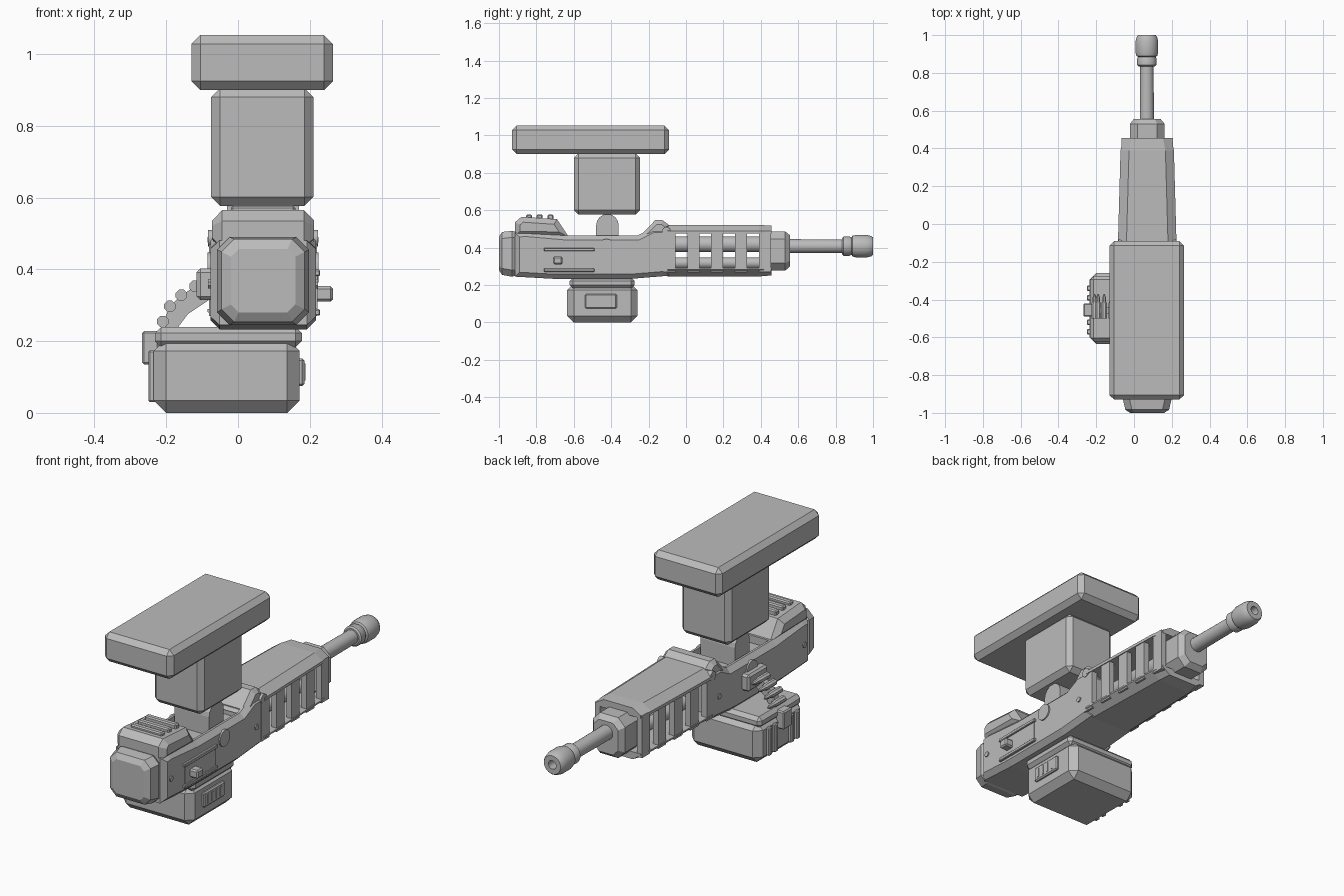
import bpy, bmesh, math

if "Cube" in bpy.data.objects:
    bpy.data.objects.remove(bpy.data.objects["Cube"])

grey = bpy.data.materials.new("plain grey")
grey.diffuse_color = (0.5, 0.5, 0.5, 1)
grey.use_nodes = True
grey.node_tree.nodes["Principled BSDF"].inputs["Base Color"].default_value = grey.diffuse_color
CX = 0.07   # centre line of the gun


def finish(name, bm, smooth=False):
    bmesh.ops.recalc_face_normals(bm, faces=bm.faces)
    me = bpy.data.meshes.new(name)
    bm.to_mesh(me)
    bm.free()
    me.materials.append(grey)
    ob = bpy.data.objects.new(name, me)
    bpy.context.collection.objects.link(ob)
    if smooth:
        bpy.ops.object.select_all(action='DESELECT')
        bpy.context.view_layer.objects.active = ob
        ob.select_set(True)
        bpy.ops.object.shade_smooth_by_angle(angle=math.radians(35))
    return ob


def box(name, x, y, z, bevel=0.0):
    bm = bmesh.new()
    bmesh.ops.create_cube(bm, size=1)
    for v in bm.verts:
        v.co = [r[0] + (c + 0.5) * (r[1] - r[0]) for r, c in zip((x, y, z), v.co)]
    if bevel:
        bmesh.ops.bevel(bm, geom=bm.edges[:], offset=bevel, segments=1, affect='EDGES')
    return finish(name, bm)


def prism(name, profile, x0, x1, bevel=0.0):
    """Side profile (y, z) extruded across x, rim edges chamfered."""
    bm = bmesh.new()
    a, b = ([bm.verts.new((x, y, z)) for y, z in profile] for x in (x0, x1))
    n = len(profile)
    bm.faces.new(a)
    bm.faces.new(b[::-1])
    for i in range(n):
        bm.faces.new((a[i], b[i], b[(i + 1) % n], a[(i + 1) % n]))
    bmesh.ops.recalc_face_normals(bm, faces=bm.faces)
    if bevel:
        rim = [e for e in bm.edges if abs(e.verts[0].co.x - e.verts[1].co.x) < 1e-6]
        bmesh.ops.bevel(bm, geom=rim, offset=bevel, segments=1, affect='EDGES')
    return finish(name, bm)


def loft(name, sections, axis='y', smooth=False):
    """Skin rings of (u, v) points placed along an axis, capped at both ends."""
    bm = bmesh.new()
    rings = [[bm.verts.new((u, t, v) if axis == 'y' else (t, u, v)) for u, v in ring]
             for t, ring in sections]
    n = len(rings[0])
    for a, b in zip(rings, rings[1:]):
        for i in range(n):
            bm.faces.new((a[i], a[(i + 1) % n], b[(i + 1) % n], b[i]))
    bm.faces.new(rings[0])
    bm.faces.new(rings[-1][::-1])
    return finish(name, bm, smooth)


def circ(u, v, r, n=20):
    return [(u + r * math.cos(2 * math.pi * (i + .5) / n),
             v + r * math.sin(2 * math.pi * (i + .5) / n)) for i in range(n)]


def octa(hw, z0, z1, c):
    return [(CX - hw, z0 + c), (CX - hw, z1 - c), (CX - hw + c, z1), (CX + hw - c, z1),
            (CX + hw, z1 - c), (CX + hw, z0 + c), (CX + hw - c, z0), (CX - hw + c, z0)]


def turned(name, x, z, steps, n=20):
    loft(name, [(y, circ(x, z, r, n)) for y, r in steps], smooth=True)


def pin(name, y, z, r, x0, x1, n=16):
    loft(name, [(x0, circ(y, z, r, n)), (x1, circ(y, z, r, n))], axis='x', smooth=True)


# mount: top plate, column, rounded neck
box("mount_plate", (-.13, .265), (-.93, -.09), (.90, 1.053), .025)
box("mount_column", (-.075, .21), (-.6, -.245), (.577, .905), .025)
arc = [(-.42 + .06 * math.cos(t * math.pi / 8), .52 + .06 * math.sin(t * math.pi / 8)) for t in range(9)]
prism("mount_neck", [(-.48, .42), (-.36, .42)] + arc, -.03, .17)
pin("pivot_pin", -.425, .405, .042, -.085, .224, 20)

# receiver body with an open channel around the neck
body = prism("receiver", [(-.915, .245), (-.915, .48), (-.86, .485), (-.63, .465), (-.26, .465),
                          (-.18, .505), (-.09, .505), (-.09, .25), (-.3, .233), (-.7, .233)],
             -.077, .217, .025)
cutter = box("channel_cutter", (-.04, .18), (-.62, -.24), (.425, .7))
cutter.hide_render = True
cutter.hide_viewport = True
cut = body.modifiers.new("channel", 'BOOLEAN')
cut.operation = 'DIFFERENCE'
cut.object = cutter
cut.solver = 'EXACT'

# rear hump with grip bars, and front collar
prism("rear_hump", [(-.915, .46), (-.915, .535), (-.88, .565), (-.69, .552), (-.625, .455)],
      -.072, .212, .028)
for y in (-.84, -.782, -.724):
    box("hump_bar", (-.02, .16), (y - .016, y + .016), (.54, .577), .006)
prism("front_collar", [(-.255, .455), (-.185, .525), (-.165, .547), (-.125, .547), (-.09, .52), (-.09, .455)],
      -.07, .21, .022)
pin("collar_pin", -.105, .487, .024, -.083, .223, 12)

# stock end cap
loft("end_cap", [(-1.0, octa(.09, .28, .457, .022)), (-.983, octa(.116, .254, .484, .035)),
                 (-.93, octa(.128, .245, .49, .035)), (-.915, octa(.118, .25, .485, .03)),
                 (-.89, octa(.118, .25, .485, .03))])

# side screws
for y, z in ((-.86, .36), (-.16, .36)):
    pin("body_screw", y, z, .014, -.083, .223, 8)

# charging handle on the right side
box("handle_panel", (.21, .221), (-.75, -.5), (.28, .39))
for z in (.28, .39):
    box("handle_rail", (.21, .229), (-.76, -.49), (z - .009, z + .009), .003)
box("handle_knob", (.215, .265), (-.71, -.66), (.31, .353), .007)

# handguard: tapered top and bottom shells joined by side bars
def half_width(y):
    return .155 - (y + .1) * .028


def shell(y, hw, edge, side, top):
    return y, [(CX - hw, edge), (CX - hw, side), (CX - hw + .045, top),
               (CX + hw - .045, top), (CX + hw, side), (CX + hw, edge)]


for name, edge, side, top in (("handguard_top", .475, .49, .522), ("handguard_bottom", .29, .282, .246)):
    loft(name, [shell(-.1, .155, edge, side, top), shell(.39, half_width(.39), edge, side, top),
                shell(.456, .128, edge, side, top - (top - side) * .15)])
for i in range(5):
    y0 = -.12 + i * .1275
    hw = half_width(y0 + .05) - .004
    for s in (-1, 1):
        xs = sorted((CX + s * hw, CX + s * (hw - .03)))
        box("handguard_bar", xs, (y0, y0 + .064), (.27, .49))

# nose, barrel, gas tube, muzzle
loft("nose_block", [(.41, octa(.092, .277, .487, .04)), (.53, octa(.092, .277, .487, .04)),
                    (.557, octa(.07, .3, .465, .03))])
turned("inner_barrel", CX, .418, [(-.1, .043), (.45, .043)])
turned("gas_tube", CX, .318, [(-.1, .03), (.45, .03)], 16)
turned("barrel", CX - .002, .408, [(.5, .038), (.7, .037), (.85, .036)])
turned("muzzle", CX - .002, .408, [(.835, .044), (.842, .052), (.875, .052), (.885, .047), (.89, .056),
                                   (.91, .061), (.965, .061), (.99, .055), (1.0, .048),
                                   (1.0, .022), (.95, .022)])

# ammunition box under the body
box("ammo_box", (-.235, .172), (-.635, -.26), (0, .208), .035)
box("ammo_box_lid", (-.232, .178), (-.622, -.275), (.182, .24), .018)
box("label_frame", (.165, .185), (-.54, -.37), (.075, .152), .006)
for y in (-.51, -.475, -.44, -.405):
    box("label_bar", (.18, .188), (y - .006, y + .006), (.09, .137))
for y in (-.57, -.52, -.39, -.34):
    box("box_rib", (-.25, -.225), (y - .014, y + .014), (.03, .175), .005)
box("box_latch", (-.268, -.22), (-.49, -.42), (.135, .228), .006)

# feed port and cartridge belt on the left side
box("feed_port", (-.115, -.06), (-.51, -.35), (.315, .402), .01)
for x, z in ((-.12, .353), (-.158, .328), (-.19, .297), (-.21, .255)):
    turned("cartridge", x, z, [(-.5, .017), (-.425, .017), (-.412, .012), (-.39, .011), (-.37, .003)], 8)
link = [(-.08, .355), (-.12, .352), (-.158, .328), (-.19, .297), (-.215, .235),
        (-.17, .235), (-.14, .275), (-.08, .315)]
loft("belt_links", [(-.475, link), (-.44, link)])
